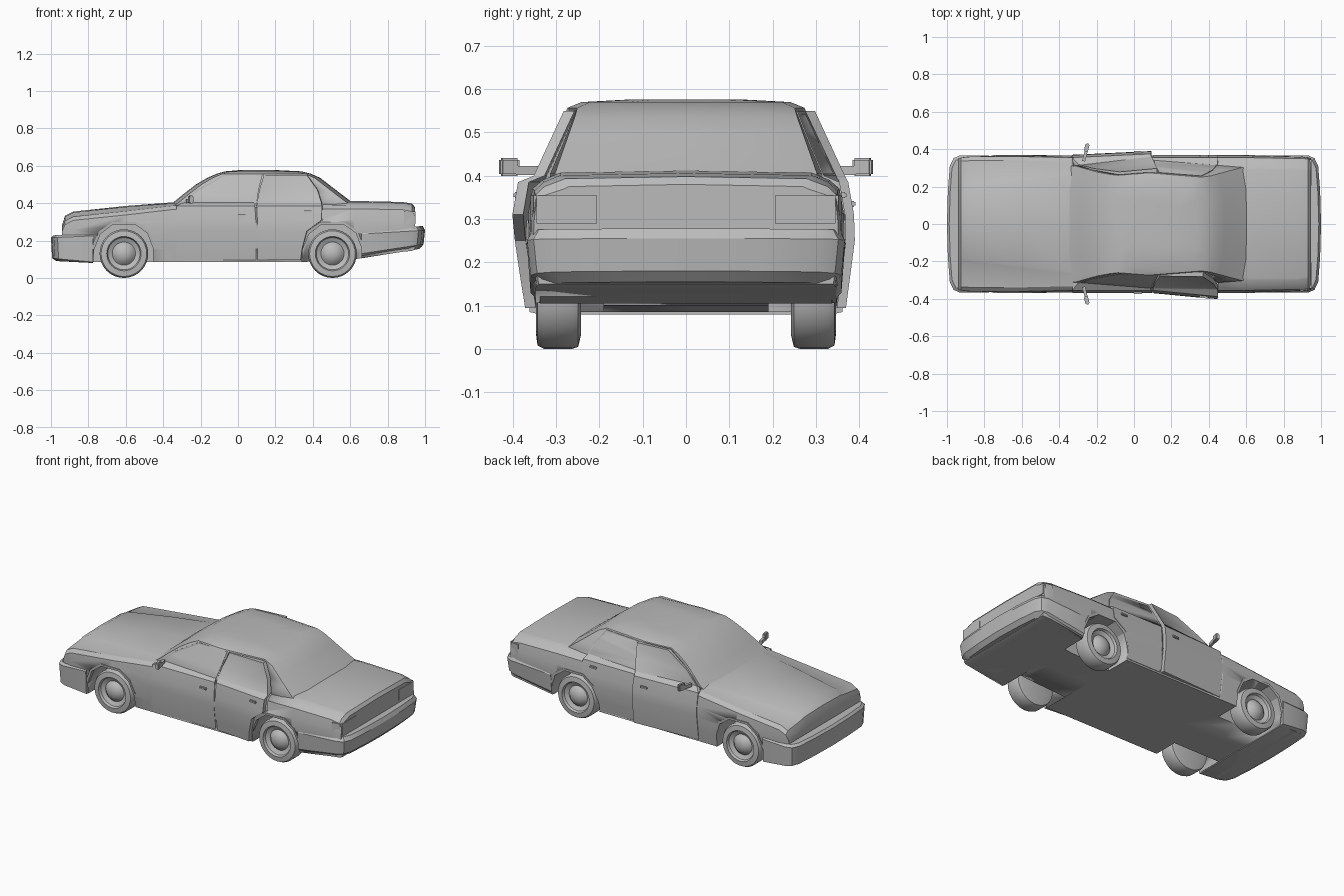
import bpy, bmesh, math
from mathutils import Matrix, Vector

if "Cube" in bpy.data.objects:
    bpy.data.objects.remove(bpy.data.objects["Cube"])

grey = bpy.data.materials.new("plain grey")
grey.use_nodes = True
GREY = (0.5, 0.5, 0.5, 1)
grey.diffuse_color = GREY
grey.node_tree.nodes["Principled BSDF"].inputs["Base Color"].default_value = GREY


def finish(bm, name, matrix=None, angle=30):
    """Turn a bmesh into a shaded, coloured object."""
    bmesh.ops.recalc_face_normals(bm, faces=bm.faces)
    if matrix:
        bm.transform(matrix)
    mesh = bpy.data.meshes.new(name)
    bm.to_mesh(mesh)
    bm.free()
    mesh.materials.append(grey)
    ob = bpy.data.objects.new(name, mesh)
    bpy.context.collection.objects.link(ob)
    bpy.ops.object.select_all(action='DESELECT')
    ob.select_set(True)
    bpy.context.view_layer.objects.active = ob
    bpy.ops.object.shade_smooth_by_angle(angle=math.radians(angle))
    return ob


def loft(rings):
    """Join closed rings of equal length and cap both ends."""
    bm = bmesh.new()
    rows = [[bm.verts.new(p) for p in ring] for ring in rings]
    n = len(rows[0])
    for a, b in zip(rows, rows[1:]):
        for i in range(n):
            j = (i + 1) % n
            bm.faces.new((a[i], a[j], b[j], b[i]))
    bm.faces.new(rows[0])
    bm.faces.new(rows[-1])
    bm.faces.ensure_lookup_table()
    return bm


def mirrored(half):
    """Complete a half ring whose first and last points lie on y = 0."""
    return half + [(x, -y, z) for x, y, z in half[-2:0:-1]]


def box(name, centre, size, matrix=Matrix(), bevel=0.0):
    bm = bmesh.new()
    bmesh.ops.create_cube(bm, size=1)
    bm.transform(Matrix.Diagonal((*size, 1)))
    if bevel:
        bmesh.ops.bevel(bm, geom=bm.edges[:], offset=bevel, segments=2, affect='EDGES')
    bm.transform(Matrix.Translation(centre) @ matrix)
    return finish(bm, name)


def cut(target, cutter):
    mod = target.modifiers.new("cut", 'BOOLEAN')
    mod.operation, mod.solver, mod.object = 'DIFFERENCE', 'EXACT', cutter
    bpy.ops.object.select_all(action='DESELECT')
    bpy.context.view_layer.objects.active = target
    target.select_set(True)
    bpy.ops.object.modifier_apply(modifier=mod.name)


SIDE = [(.085, .345), (.16, .356), (.25, .367), (.31, .365), (.385, .352), (.40, .345), (.56, .272), (.6, .25)]


def side(z):
    """Half width of the car at a height."""
    for (z0, y0), (z1, y1) in zip(SIDE, SIDE[1:]):
        if z <= z1:
            return y0 + (y1 - y0) * max(0, z - z0) / (z1 - z0)


def cabin_side(x, z):
    return side(z) - (.08 * abs(x - .08) if z > .39 else 0)


# Lower body: x, floor, shoulder, centre top, hood crease, width factor
STATIONS = [(-.94, .10, .27, .285, .19, .95), (-.925, .09, .305, .332, .195, .97),
            (-.88, .085, .328, .355, .2, .985), (-.6, .085, .357, .385, .235, 1),
            (-.34, .085, .387, .405, .265, 1), (.34, .085, .387, .405, .27, 1),
            (.62, .1, .39, .412, .3, 1), (.88, .14, .385, .406, .3, .985),
            (.93, .145, .375, .398, .29, .975), (.945, .15, .355, .38, .28, .96)]
sections = []
for x, zb, zs, zt, yh, w in STATIONS:
    half = [(x, 0, zb)]
    for f in (0, .25, .55, .78, 1):
        z = zb + (zs - .02 - zb) * f
        half.append((x, side(z) * w, z))
    half += [(x, side(zs) * w - .018, zs), (x, yh, zs + .6 * (zt - zs)),
             (x, yh - .01, zt - .005), (x, 0, zt)]
    sections.append(mirrored(half))
body = finish(loft(sections), "body")

# Cabin: height, windscreen x, rear window x
rings = []
for z, xf, xb in [(.37, -.40, .66), (.405, -.345, .61), (.45, -.29, .55), (.50, -.225, .485),
                  (.535, -.165, .44), (.557, -.115, .39), (.57, -.07, .34), (.576, 0, .22)]:
    shrink = {.57: .025, .576: .13}.get(z, 0)
    pts = [(xf + .007, .6), (xf + .03, 1), (.08, 1), (xb - .03, 1), (xb - .006, .6)]
    half = [(xf, 0, z)] + [(x, (cabin_side(x, max(z, .40)) - shrink) * k, z) for x, k in pts] + [(xb, 0, z)]
    rings.append(mirrored(half))
cabin = finish(loft(rings), "cabin")

# Wheel wells and arch lips
ARCH = [(-.165, .0), (-.16, .15), (-.125, .235), (-.06, .285), (.06, .285), (.125, .24), (.155, .16), (.16, .0)]
WHEELS = (-.61, .505)
for cx in WHEELS:
    for s in (1, -1):
        well = finish(loft([[(cx + x, s * y, z) for x, z in ARCH] for y in (.19, .5)]), "well_cutter")
        cut(body, well)
        bpy.data.objects.remove(well)
        lip = []
        for x, z in ARCH[1:-1]:
            xo, zo = cx + x * 1.07, z + .013
            lip.append([(cx + x, s * .34, z), (cx + x, s * (side(z) + .002), z),
                        (xo, s * (side(zo) + .003), zo), (xo, s * .34, zo)])
        finish(loft(lip), "arch_lip")


# Bumpers: levels give height at the arch, height at the tip, inset
def bumper(name, s, inner, levels):
    rings = []
    for za, zt, inset in levels:
        half = []
        for x, y in [(inner, 0), (inner, .367), (.93, .367), (.965, .352), (.985, .31), (.995, .18), (1, 0)]:
            t = (x - inner) / (1 - inner)
            half.append((s * (x - inset * (x > inner)), max(0, y - inset) if y else 0, za + (zt - za) * t))
        rings.append(mirrored(half))
    return finish(loft(rings), name)


bumper("front_bumper", -1, .775, [(.08, .09, .03), (.085, .105, .006), (.225, .215, 0), (.237, .228, .012)])
bumper("rear_bumper", 1, .66, [(.105, .155, .03), (.13, .18, .008), (.235, .255, 0), (.255, .278, .012)])

# Doors: height, front x, rear x
FRONT = [(.095, -.33, .095), (.25, -.33, .095), (.31, -.33, .095), (.385, -.33, .09),
         (.40, -.30, .09), (.47, -.22, .105), (.55, -.08, .12)]
REAR = [(.095, .105, .335), (.16, .105, .345), (.25, .105, .37), (.31, .105, .45), (.385, .1, .45),
        (.40, .1, .445), (.47, .11, .42), (.55, .13, .36)]


def door_mesh(rows, s, out, deep):
    return loft([[(x0, s * (cabin_side(x0, z) + out), z), (x1, s * (cabin_side(x1, z) + out), z),
                  (x1, s * (cabin_side(x1, z) - deep), z), (x0, s * (cabin_side(x0, z) - deep), z)]
                 for z, x0, x1 in rows])


def door(name, rows, s, opening, handle):
    hinge = Matrix.Translation((rows[0][1], s * .355, 0))
    swing = hinge @ Matrix.Rotation(s * math.radians(opening), 4, 'Z') @ hinge.inverted()
    if opening:
        cutter = finish(door_mesh(rows, s, .03, .06), "door_cutter")
        cut(body, cutter)
        cut(cabin, cutter)
        bpy.data.objects.remove(cutter)
    bm = door_mesh(rows, s, .003, .022)
    bmesh.ops.recalc_face_normals(bm, faces=bm.faces)
    window = [bm.faces[i * 4] for i in range(len(rows) - 3, len(rows) - 1)]
    bmesh.ops.inset_region(bm, faces=window, thickness=.012, depth=-.004)
    finish(bm, name, swing)
    hx, hz = handle
    grip = box(name + "_handle", (hx, s * (side(hz) + .006), hz), (.045, .014, .014), bevel=.003)
    grip.data.transform(swing)


door("left_front_door", FRONT, 1, 2.7, (.02, .335))
door("left_rear_door", REAR, 1, 0, (.375, .355))
door("right_front_door", FRONT, -1, 0, (.02, .335))
door("right_rear_door", REAR, -1, 5.5, (.375, .355))

# Wheels: radius and depth profile turned about the axle
PROFILE = [(.10, 0), (.125, .006), (.13, .02), (.13, .085), (.122, .1), (.092, .104), (.086, .09),
           (.062, .078), (.055, .084), (.045, .095), (.025, .104), (.008, .107)]
for cx in WHEELS:
    for s in (1, -1):
        turn = [[(cx + r * math.cos(a), s * (.243 + d), .13 + r * math.sin(a))
                 for a in (math.tau * i / 32 for i in range(32))] for r, d in PROFILE]
        finish(loft(turn), "wheel")

for s in (1, -1):
    # Wing mirrors
    tilt = Matrix.Rotation(s * -.25, 4, 'Z')
    box("mirror_head", (-.253, s * .408, .42), (.022, .046, .042), tilt, .005)
    box("mirror_arm", (-.262, s * .365, .412), (.016, .06, .02), tilt)
    # Tail lamps on the rear face and round the corner
    box("tail_lamp", (.944, s * .275, .322), (.009, .14, .065))
    box("tail_lamp_side", (.912, s * .352, .322), (.05, .008, .065), Matrix.Rotation(s * -.15, 4, 'Z'))
    # Headlamps on the front corners
    box("headlamp", (-.935, s * .27, .255), (.009, .13, .035))
